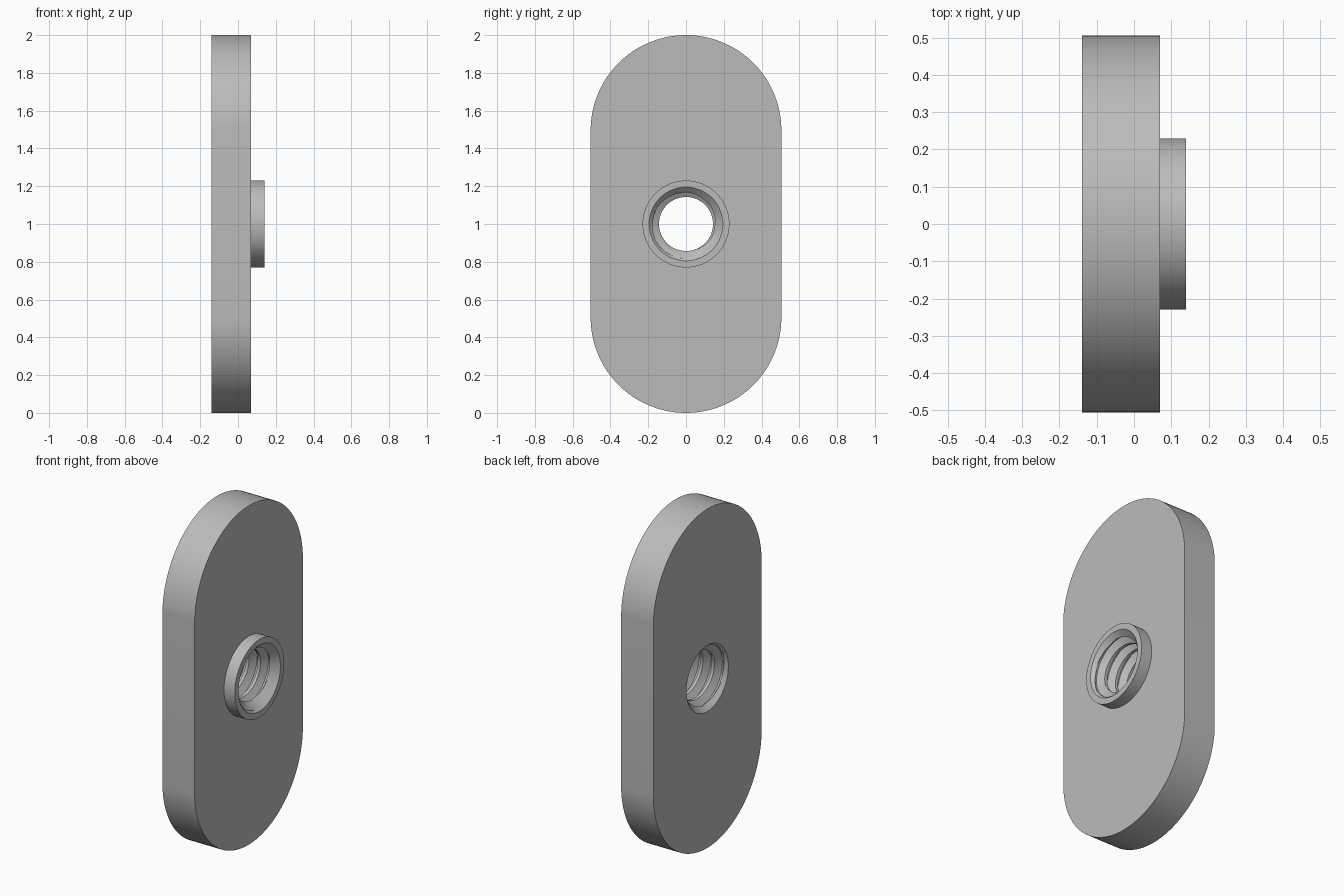
import bpy, bmesh
from math import cos, sin, pi

if "Cube" in bpy.data.objects:
    bpy.data.objects.remove(bpy.data.objects["Cube"])

N = 128                                   # segments around every loop
BACK, FACE, TIP = -0.14, 0.07, 0.14       # plate back, plate face, boss tip
R_END, R_BOSS, R_RIM = 0.505, 0.23, 0.195
R_MINOR, R_MAJOR, PITCH = 0.143, 0.183, 0.075
ROWS = 16                                 # bore rows per thread turn
MID = 1.0

steel = bpy.data.materials.new("grey steel")
steel.use_nodes = True
colour = (0.5, 0.5, 0.5, 1)
steel.diffuse_color = colour
steel.node_tree.nodes["Principled BSDF"].inputs["Base Color"].default_value = colour

bm = bmesh.new()
angles = [2 * pi * (i + 0.5) / N for i in range(N)]


def ring(x, r, stretch=0.0):
    """Circle across x, optionally stretched into a slot shape along z."""
    return [bm.verts.new((x, r * cos(a), MID + r * sin(a) + (stretch if sin(a) > 0 else -stretch)))
            for a in angles]


def bridge(a, b):
    for i in range(N):
        j = (i + 1) % N
        bm.faces.new((a[i], a[j], b[j], b[i]))


def bore_radius(x, turn):
    """Flat-topped V thread, opened by a chamfer at both ends."""
    t = abs((turn % 1.0) - 0.5) * 2
    ramp = min(max((t - 0.25) / 0.62, 0), 1)
    thread = R_MINOR + (R_MAJOR - R_MINOR) * ramp
    chamfer = R_RIM - min(x - BACK, TIP - x)
    return max(thread, chamfer)


# Slotted plate with round boss
back_hole = ring(BACK, R_RIM)
back_edge = ring(BACK, R_END, MID - R_END)
face_edge = ring(FACE, R_END, MID - R_END)
boss_foot = ring(FACE, R_BOSS)
boss_tip = ring(TIP, R_BOSS)
tip_hole = ring(TIP, R_RIM)
loops = [back_hole, back_edge, face_edge, boss_foot, boss_tip, tip_hole]
for a, b in zip(loops, loops[1:]):
    bridge(a, b)

# Threaded bore: rows follow the helix and are clamped at the two ends
first = int(BACK / PITCH) - 3
count = (int((TIP - BACK) / PITCH) + 5) * ROWS
columns = []
for i in range(N + 1):
    a = angles[i % N]
    column = []
    for k in range(count):
        turn = k / ROWS
        x = min(max((first + turn + i / N) * PITCH, BACK), TIP)
        r = bore_radius(x, turn)
        column.append(bm.verts.new((x, r * cos(a), MID + r * sin(a))))
    columns.append(column)
for a, b in zip(columns, columns[1:]):
    for k in range(count - 1):
        bm.faces.new((a[k], a[k + 1], b[k + 1], b[k]))

bmesh.ops.remove_doubles(bm, verts=bm.verts, dist=0.0002)
bmesh.ops.recalc_face_normals(bm, faces=bm.faces)
mesh = bpy.data.meshes.new("threaded_plate")
bm.to_mesh(mesh)
bm.free()
mesh.materials.append(steel)
plate = bpy.data.objects.new("threaded_plate", mesh)
bpy.context.collection.objects.link(plate)
bpy.context.view_layer.objects.active = plate
plate.select_set(True)
bpy.ops.object.shade_smooth_by_angle(angle=pi / 6)
